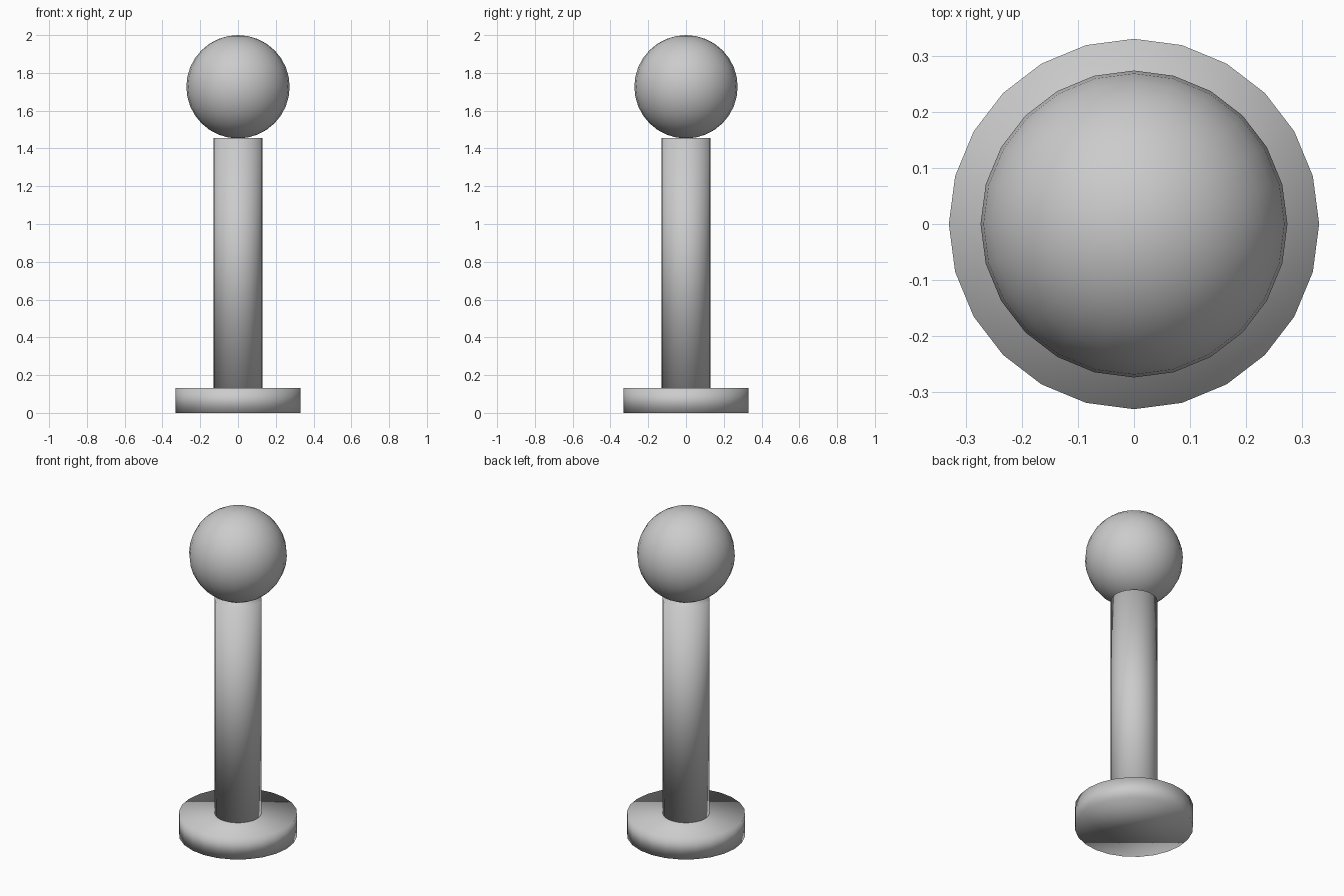
import bpy

if "Cube" in bpy.data.objects:
    bpy.data.objects.remove(bpy.data.objects["Cube"])


def smooth(name):
    obj = bpy.context.object
    obj.name = name
    bpy.ops.object.shade_smooth()
    return obj


def disc(name, radius, z0, z1):
    bpy.ops.mesh.primitive_cylinder_add(
        vertices=24, radius=radius, depth=z1 - z0, location=(0, 0, (z0 + z1) / 2))
    return smooth(name)


# Flat round foot and upright shaft
disc("base", 0.33, 0.0, 0.133)
disc("shaft", 0.131, 0.133, 1.455)

# Ball resting on the shaft
bpy.ops.mesh.primitive_uv_sphere_add(
    segments=24, ring_count=16, radius=0.2735, location=(0, 0, 1.7265))
smooth("ball")
